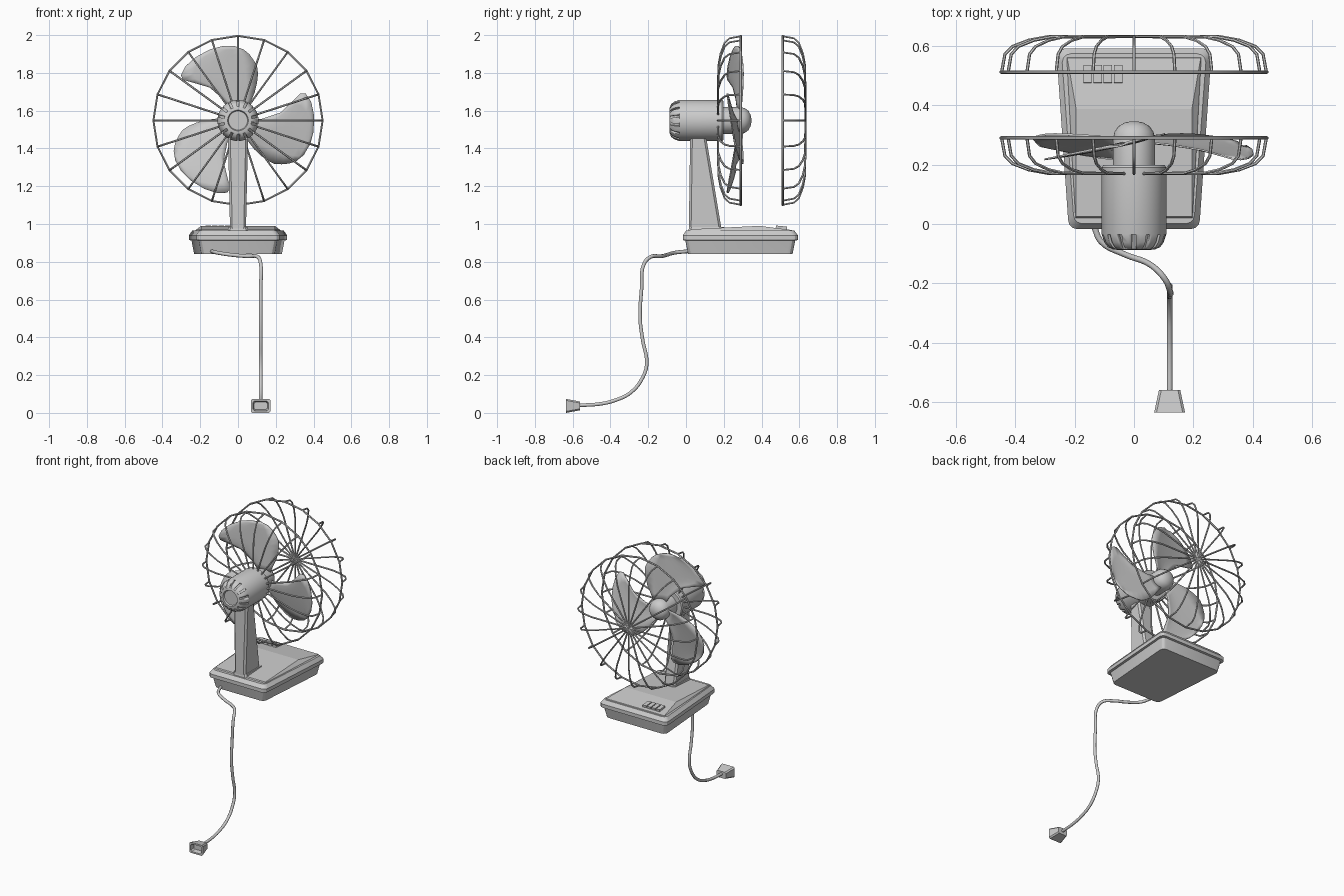
import bpy, bmesh, math
from mathutils import Vector, Matrix

if "Cube" in bpy.data.objects:
    bpy.data.objects.remove(bpy.data.objects["Cube"])

CZ = 1.548  # height of the fan axis


def finish(name, bm, angle=35):
    bmesh.ops.recalc_face_normals(bm, faces=bm.faces)
    me = bpy.data.meshes.new(name)
    bm.to_mesh(me)
    bm.free()
    ob = bpy.data.objects.new(name, me)
    bpy.context.collection.objects.link(ob)
    bpy.ops.object.select_all(action='DESELECT')
    ob.select_set(True)
    bpy.context.view_layer.objects.active = ob
    bpy.ops.object.shade_smooth_by_angle(angle=math.radians(angle))
    return ob


def loft(name, rings, angle=35):
    bm = bmesh.new()
    rows = [[bm.verts.new(p) for p in ring] for ring in rings]
    for a, b in zip(rows, rows[1:]):
        for i in range(len(a)):
            j = (i + 1) % len(a)
            bm.faces.new((a[i], a[j], b[j], b[i]))
    bm.faces.new(rows[0])
    bm.faces.new(rows[-1])
    return finish(name, bm, angle)


def lathe(name, profile, n=32):
    tau = math.tau
    return loft(name, [[(r * math.cos(tau * i / n), y, CZ + r * math.sin(tau * i / n))
                        for i in range(n)] for r, y in profile])


def wire(name, paths, radius, cyclic=False, kind='POLY', res=1):
    cu = bpy.data.curves.new(name, 'CURVE')
    cu.dimensions = '3D'
    cu.bevel_depth, cu.bevel_resolution, cu.resolution_u = radius, res, 5
    cu.use_fill_caps = True
    for path in paths:
        sp = cu.splines.new(kind)
        pts = sp.bezier_points if kind == 'BEZIER' else sp.points
        pts.add(len(path) - 1)
        for p, co in zip(pts, path):
            if kind == 'BEZIER':
                p.co = co
                p.handle_left_type = p.handle_right_type = 'AUTO'
            else:
                p.co = (*co, 1)
        sp.use_cyclic_u = cyclic
    ob = bpy.data.objects.new(name, cu)
    bpy.context.collection.objects.link(ob)
    bpy.ops.object.select_all(action='DESELECT')
    ob.select_set(True)
    bpy.context.view_layer.objects.active = ob
    bpy.ops.object.convert(target='MESH')
    bpy.ops.object.shade_smooth_by_angle(angle=math.radians(50))
    return ob


# Base: rounded trapezoid sections, narrower at the rear
def base_ring(inset, z, r=0.03):
    corners = [(0.26 - inset, 0.592 - inset, 0), (-0.26 + inset, 0.592 - inset, 90),
               (-0.222 + inset, -0.017 + inset, 180), (0.222 - inset, -0.017 + inset, 270)]
    ring = []
    for x, y, a0 in corners:
        cx, cy = x - math.copysign(r, x), y - math.copysign(r, y - 0.3)
        for k in range(4):
            a = math.radians(a0 + 30 * k)
            ring.append((cx + r * math.cos(a), cy + r * math.sin(a), z))
    return ring


loft("base", [base_ring(i, z) for i, z in
              [(0.028, 0.84), (0.014, 0.912), (0, 0.915), (0, 0.94), (0.018, 0.965)]], 25)

# Sloping control panel with a ridge across it
bm = bmesh.new()
for x, y, z in [(0.20, 0.015, 0.955), (0.232, 0.567, 0.955), (0.195, 0.025, 0.972),
                (0.195, 0.387, 0.99), (0.225, 0.56, 0.968)]:
    for s in (-1, 1):
        bm.verts.new((s * x, y, z))
bmesh.ops.convex_hull(bm, input=bm.verts)
finish("control_panel", bm, 5)

# Push buttons
bm = bmesh.new()
for k in range(4):
    bmesh.ops.create_cube(bm, size=1, matrix=Matrix.Translation((-0.157 + 0.0345 * k, 0.505, 0.978))
                          @ Matrix.Rotation(-0.1, 4, 'X') @ Matrix.Diagonal((0.028, 0.06, 0.022, 1)))
finish("buttons", bm)


# Column leaning back, on a small foot plate
def column_ring(w, y0, y1, z, c=0.012):
    return [(w - c, y0, z), (w, y0 + c, z), (w, y1 - c, z), (w - c, y1, z),
            (c - w, y1, z), (-w, y1 - c, z), (-w, y0 + c, z), (c - w, y0, z)]


loft("column", [column_ring(0.042, 0.015, 0.19, 0.96), column_ring(0.053, 0.022, 0.105, 1.47)])
loft("column_foot", [column_ring(0.056, 0.012, 0.205, 0.96), column_ring(0.05, 0.017, 0.2, 0.985)])

# Motor housing with vent slots cut round the rear shoulder
motor = lathe("motor_housing", [(0.05, -0.078), (0.055, -0.087), (0.07, -0.086), (0.088, -0.078),
                                (0.1, -0.062), (0.109, -0.035), (0.109, 0.19), (0.103, 0.198)])
bm = bmesh.new()
for k in range(14):
    bmesh.ops.create_cube(bm, size=1, matrix=Matrix.Translation((0, 0, CZ))
                          @ Matrix.Rotation(math.tau * (k + 0.5) / 14, 4, 'Y')
                          @ Matrix.Translation((0.1, -0.065, 0)) @ Matrix.Rotation(-0.5, 4, 'Z')
                          @ Matrix.Diagonal((0.03, 0.06, 0.012, 1)))
cutter = finish("slot_cutter", bm)
cutter.hide_render = True
mod = motor.modifiers.new("slots", 'BOOLEAN')
mod.operation, mod.object, mod.solver = 'DIFFERENCE', cutter, 'EXACT'
bpy.context.view_layer.objects.active = motor
bpy.ops.object.modifier_apply(modifier=mod.name)
bpy.data.objects.remove(cutter)

# Domed blade hub
lathe("blade_hub", [(0.071, 0.19), (0.071, 0.285), (0.066, 0.31), (0.052, 0.33),
                    (0.03, 0.342), (0.01, 0.346)])

# Three pitched blades: left and right edges from root to tip
left = [(-0.035, 0.05), (-0.07, 0.105), (-0.15, 0.175), (-0.235, 0.2), (-0.29, 0.215),
        (-0.302, 0.24), (-0.28, 0.285), (-0.225, 0.335), (-0.15, 0.375), (-0.08, 0.393)]
right = [(0.045, 0.045), (0.065, 0.095), (0.088, 0.15), (0.1, 0.2), (0.105, 0.245),
         (0.102, 0.28), (0.085, 0.315), (0.06, 0.35), (0.03, 0.375), (-0.02, 0.393)]
for k in range(3):
    bm = bmesh.new()
    rot = Matrix.Rotation(math.tau * k / 3, 3, 'Y')
    rows = []
    for a, b in zip(left, right):
        row = []
        for t in range(7):
            p = Vector(a).lerp(Vector(b), t / 6)
            y = 0.281 + 0.21 * p.x - 0.008 * math.sin(math.pi * t / 6)
            row.append(bm.verts.new(rot @ Vector((p.x, y, p.y)) + Vector((0, 0, CZ))))
        rows.append(row)
    for a, b in zip(rows, rows[1:]):
        for i in range(6):
            bm.faces.new((a[i], a[i + 1], b[i + 1], b[i]))
    blade = finish("blade_%d" % (k + 1), bm)
    sol = blade.modifiers.new("thickness", 'SOLIDIFY')
    sol.thickness, sol.offset = 0.006, 0

# Front and rear wire guards: twenty bent spokes and a twenty-sided rim
spoke = [(0.446, 0), (0.435, 0.06), (0.41, 0.086), (0.355, 0.107), (0.29, 0.119)]
for label, y0, s, inner in [("rear", 0.29, -1, 0.1), ("front", 0.512, 1, 0.0)]:
    dirs = [(math.cos(math.tau * k / 20), math.sin(math.tau * k / 20)) for k in range(20)]
    wire(label + "_guard_spokes", [[(r * c, y0 + s * d, CZ + r * n)
                                    for r, d in spoke + [(inner, 0.12)]] for c, n in dirs], 0.0055)
    wire(label + "_guard_rim", [[(0.448 * c, y0, CZ + 0.448 * n) for c, n in dirs]], 0.006, True)

# Power cord
wire("power_cord", [[(-0.14, 0.02, 0.856), (-0.13, -0.02, 0.853), (-0.11, -0.06, 0.848),
                     (-0.03, -0.103, 0.836), (0.055, -0.137, 0.829), (0.105, -0.187, 0.826),
                     (0.12, -0.222, 0.79), (0.12, -0.235, 0.66), (0.12, -0.243, 0.5),
                     (0.12, -0.23, 0.39), (0.12, -0.208, 0.26), (0.12, -0.228, 0.19),
                     (0.12, -0.29, 0.11), (0.12, -0.38, 0.065), (0.12, -0.46, 0.047),
                     (0.12, -0.57, 0.04)]], 0.01, kind='BEZIER', res=2)


# Plug with a recessed end
def plug_ring(w, h, y, c=0.008):
    return [(0.12 + x, y, 0.037 + z) for x, z in
            [(w - c, -h), (w, c - h), (w, h - c), (w - c, h),
             (c - w, h), (-w, h - c), (-w, c - h), (c - w, -h)]]


loft("plug", [plug_ring(0.036, 0.023, -0.56), plug_ring(0.052, 0.037, -0.635),
              plug_ring(0.041, 0.026, -0.635), plug_ring(0.035, 0.02, -0.605)], 20)
